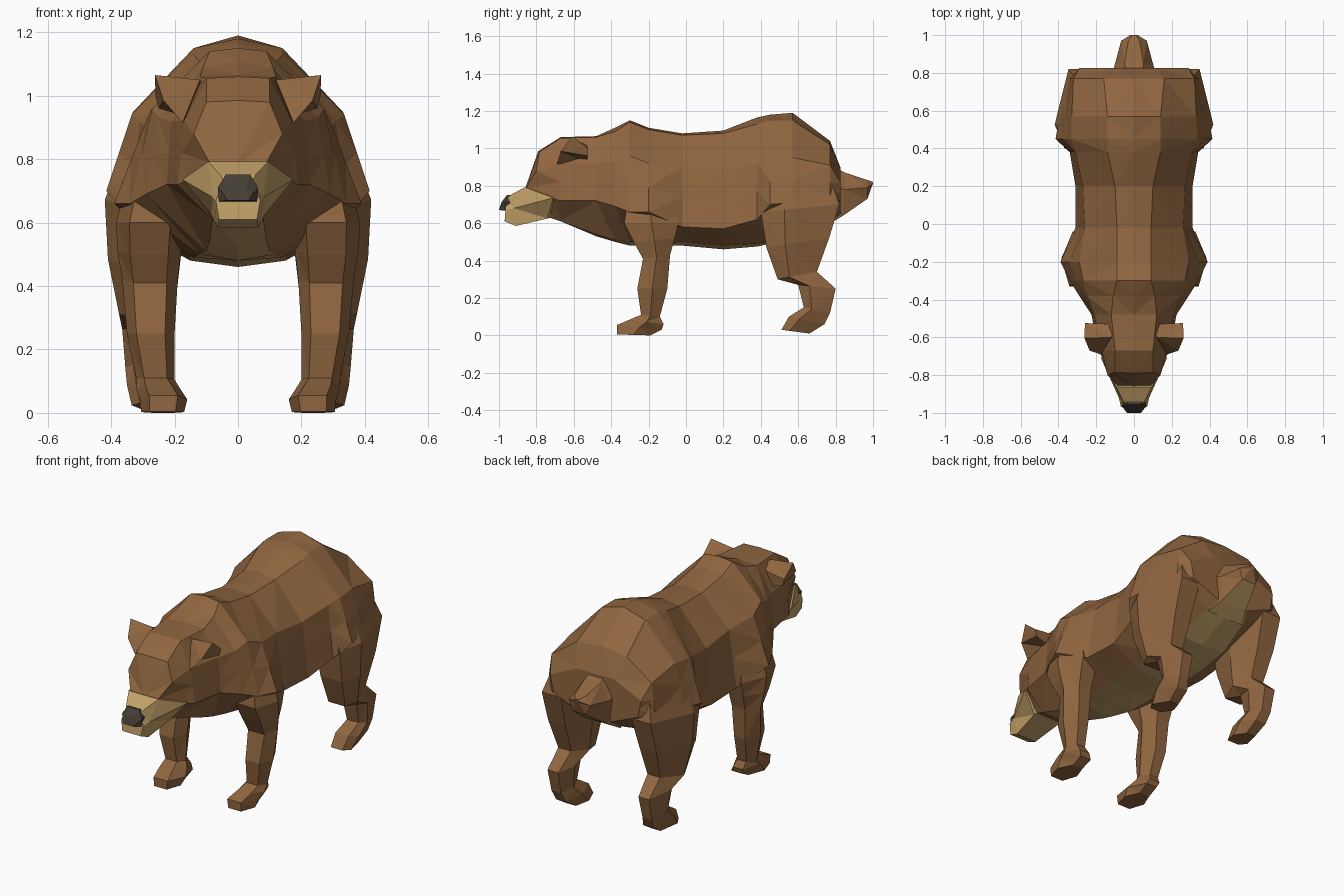
import bpy, bmesh


def material(name, rgb):
    m = bpy.data.materials.new(name)
    m.diffuse_color = (*rgb, 1)
    return m


MATS = [material("brown fur", (0.28, 0.133, 0.051)),
        material("tan fur", (0.55, 0.36, 0.14)),
        material("dark nose", (0.06, 0.05, 0.035))]


def mirrored(half):
    """Full ring from a half ring running top to bottom."""
    return half + [(-x, y, z) for x, y, z in reversed(half) if x > 0]


def loft(name, rings, mat=0, rule=None, tip=None):
    """Skin closed rings; tip is an optional apex in front of the first ring."""
    bm = bmesh.new()
    vs = [[bm.verts.new(p) for p in r] for r in rings]
    n = len(vs[0])
    for a, b in zip(vs, vs[1:]):
        for i in range(n):
            j = (i + 1) % n
            bm.faces.new((a[i], a[j], b[j], b[i]))
    if tip:
        t = bm.verts.new(tip)
        for i in range(n):
            bm.faces.new((t, vs[0][i], vs[0][(i + 1) % n]))
    else:
        bm.faces.new(vs[0])
    bm.faces.new(vs[-1])
    bmesh.ops.recalc_face_normals(bm, faces=bm.faces)
    bm.normal_update()
    for f in bm.faces:
        f.material_index = rule(f) if rule else mat
    bmesh.ops.triangulate(bm, faces=bm.faces)
    me = bpy.data.meshes.new(name)
    bm.to_mesh(me)
    bm.free()
    for m in MATS:
        me.materials.append(m)
    ob = bpy.data.objects.new(name, me)
    bpy.context.collection.objects.link(ob)
    return ob


# Trunk and head sections: y, top z, crown x z, upper side x z, widest x z, belly edge x z, bottom z
SECTIONS = [
    (-.67, 1.06, .10, 1.055, .17, .92, .19, .72, .08, .61, .61),
    (-.48, 1.065, .12, 1.06, .21, .92, .225, .72, .09, .54, .53),
    (-.38, 1.11, .11, 1.09, .25, .93, .29, .69, .10, .51, .50),
    (-.30, 1.15, .09, 1.14, .27, .96, .34, .66, .12, .50, .48),
    (-.20, 1.11, .09, 1.10, .29, .92, .39, .66, .14, .49, .48),
    (-.02, 1.08, .09, 1.07, .26, .90, .31, .58, .15, .50, .48),
    (.20, 1.095, .10, 1.08, .27, .88, .31, .57, .15, .48, .46),
    (.38, 1.165, .14, 1.13, .31, .92, .34, .62, .15, .49, .475),
    (.45, 1.18, .14, 1.15, .335, .94, .415, .70, .15, .50, .49),
    (.57, 1.19, .14, 1.15, .33, .95, .395, .71, .15, .52, .51),
    (.77, 1.04, .16, 1.02, .32, .91, .345, .72, .13, .61, .60),
    (.825, .90, .12, .90, .29, .82, .27, .72, .10, .65, .64),
]
face = [(0, -.79, .985), (.10, -.785, .98), (.14, -.80, .88), (.09, -.855, .79),
        (.165, -.71, .73), (.08, -.73, .63), (0, -.73, .63)]
rings = [mirrored(face)]
for y, zt, xa, za, xb, zb, xc, zc, xd, zd, ze in SECTIONS:
    m = ((xb + xc) / 2, y, (zb + zc) / 2)
    rings.append(mirrored([(0, y, zt), (xa, y, za), (xb, y, zb), m,
                           (xc, y, zc), (xd, y, zd), (0, y, ze)]))


def belly_rule(f):
    c = f.calc_center_median()
    return int(abs(c.x) < .085 and f.normal.z < -.5 and -.62 < c.y < .82)


body = loft("body", rings, rule=belly_rule, tip=(0, -.86, .785))

# Leg sections: front y z, back y z, inner x, outer x
FRONT_LEG = [
    (-.30, .80, -.10, .80, .18, .33), (-.33, .60, -.04, .60, .17, .385),
    (-.28, .50, -.06, .52, .18, .38),
    (-.23, .41, -.085, .43, .19, .365), (-.26, .25, -.10, .25, .20, .35),
    (-.24, .11, -.14, .10, .20, .32), (-.30, .085, -.12, .06, .18, .32),
    (-.37, .055, -.13, .03, .16, .31), (-.37, .005, -.19, 0, .17, .305),
]
HIND_LEG = [
    (.43, .88, .75, .90, .18, .335), (.40, .66, .82, .70, .16, .42),
    (.43, .47, .765, .52, .18, .41), (.49, .30, .70, .34, .20, .375),
    (.60, .27, .80, .25, .22, .365), (.63, .15, .77, .12, .23, .355),
    (.55, .10, .74, .06, .21, .35), (.51, .03, .66, .01, .21, .335),
]


def leg_ring(s, t, yf, zf, yb, zb, xi, xo):
    """Six-sided leg section; t places the outer ridge between front and back."""
    w, ym, zm = xo - xi, (yf + yb) / 2, (zf + zb) / 2
    return [(s * x, y, z) for x, y, z in (
        (xi + .2 * w, yf, zf), (xo - .2 * w, yf, zf),
        (xo, yf + t * (yb - yf), zf + t * (zb - zf)),
        (xo - .28 * w, yb, zb), (xi + .25 * w, yb, zb), (xi, ym, zm))]


parts = []
for side, s in (("left", 1), ("right", -1)):
    for kind, table, t in (("front", FRONT_LEG, .5), ("hind", HIND_LEG, .3)):
        parts.append(loft(f"{side}_{kind}_leg", [leg_ring(s, t, *r) for r in table]))
    # Ear: a wedge leaning outward
    front = [(.12, -.60, 1.05), (.262, -.605, 1.065), (.235, -.67, .985), (.175, -.69, .915)]
    back = [(.10, -.53, 1.02), (.26, -.525, 1.0), (.25, -.525, .96), (.15, -.53, .93)]
    parts.append(loft(f"{side}_ear", [[(s * x, y, z) for x, y, z in r] for r in (front, back)]))

# Tail, tan underneath
tail = [mirrored([(.04, .76, .92), (.12, .78, .80), (.12, .765, .595)]),
        mirrored([(.05, .85, .87), (.10, .85, .78), (.085, .84, .64)]),
        mirrored([(.03, .97, .83), (.068, .97, .79), (.045, .97, .73)]),
        mirrored([(.01, 1.0, .82), (.02, 1.0, .81), (.01, .995, .80)])]
parts.append(loft("tail", tail, rule=lambda f: int(
    f.normal.z < -.4 and abs(f.normal.x) < .3)))

# Muzzle
muzzle = [mirrored([(.05, -.68, .77), (.14, -.66, .73), (.07, -.68, .64)]),
          mirrored([(.095, -.862, .792), (.175, -.71, .735), (.085, -.74, .625)]),
          mirrored([(.055, -.94, .75), (.08, -.92, .68), (.065, -.91, .585)]),
          mirrored([(.045, -.96, .73), (.07, -.965, .67), (.06, -.97, .61)])]
parts.append(loft("muzzle", muzzle, mat=1))

# Nose
nose = [mirrored([(.035, -.93, .75), (.06, -.92, .71), (.05, -.92, .66)]),
        mirrored([(.038, -.955, .752), (.064, -.965, .71), (.06, -.97, .667)]),
        mirrored([(.025, -.985, .715), (.045, -.99, .69), (.035, -1.0, .67)])]
parts.append(loft("nose", nose, mat=2))

# Fuse everything into one skin
bpy.context.view_layer.objects.active = body
for p in parts:
    mod = body.modifiers.new("fuse", 'BOOLEAN')
    mod.operation, mod.solver, mod.object = 'UNION', 'EXACT', p
    bpy.ops.object.modifier_apply(modifier=mod.name)
    bpy.data.objects.remove(p)
body.name = "bear"
